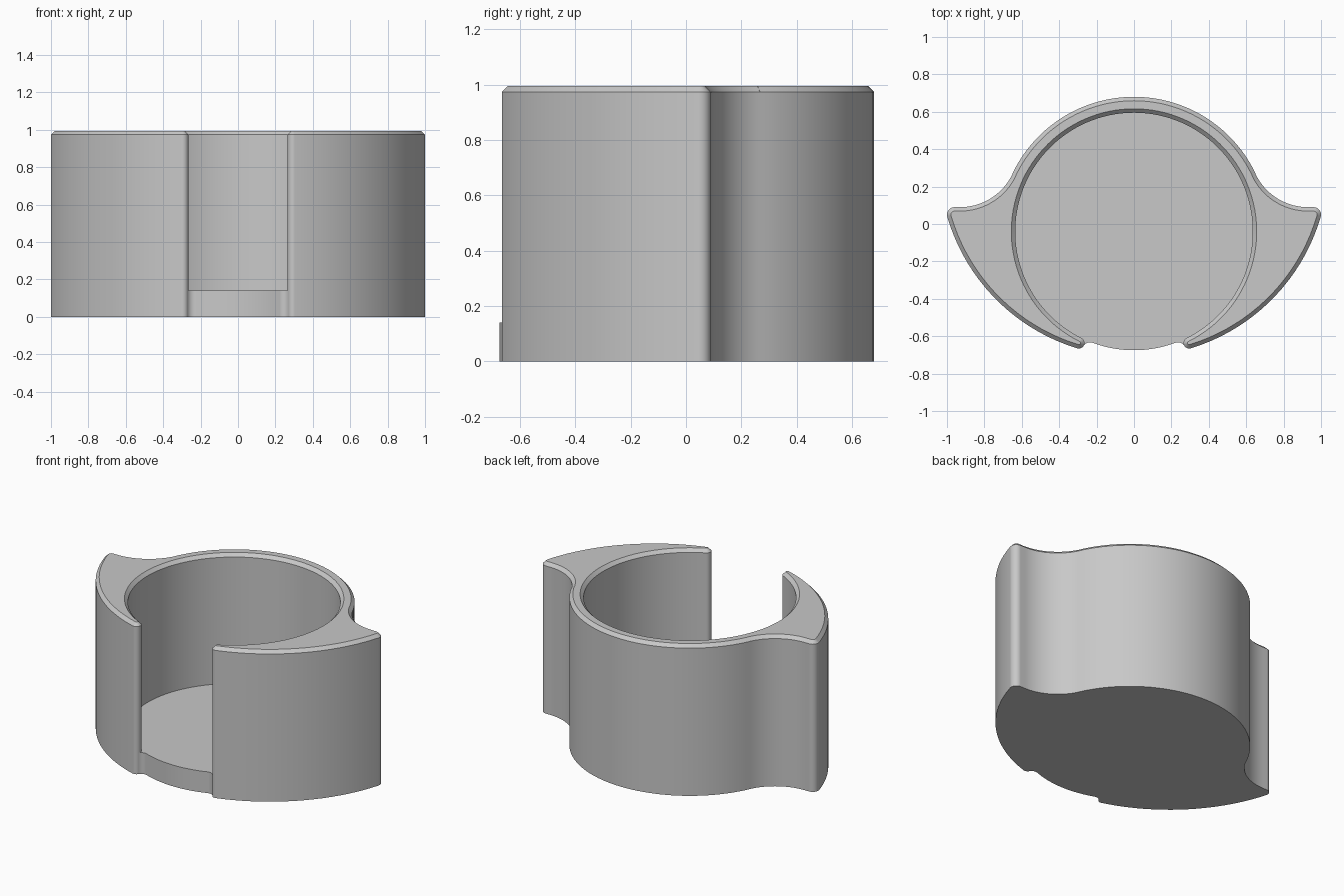
import bpy
import bmesh
from math import atan2, ceil, cos, sin, hypot, pi, radians, sqrt

cube = bpy.data.objects.get("Cube")
if cube:
    bpy.data.objects.remove(cube)

# Main dimensions
HEIGHT, FLOOR, CHAMFER = 0.995, 0.14, 0.021
BORE_R, BACK_R, WING_R = 0.635, 0.72, 1.04
TIP_R, HORN_R, COVE_R, FILLET_R = 0.03, 0.04, 0.31, 0.04

# Arc centres seen from above
BORE = (0, -0.04)
WING = (0, 0.33)
HORN = (0.96, 0.05)
COVE = (0.93, 0.40)


def meet(a, ra, b, rb, side):
    """One of the two points where two circles cross."""
    dx, dy = b[0] - a[0], b[1] - a[1]
    d = hypot(dx, dy)
    along = (d * d + ra * ra - rb * rb) / (2 * d)
    h = side * sqrt(ra * ra - along * along)
    return (a[0] + (along * dx - h * dy) / d, a[1] + (along * dy + h * dx) / d)


def toward(a, b):
    return atan2(b[1] - a[1], b[0] - a[0])


def arc(centre, radius, start, end, outward=1):
    """Points on an arc, each with its outward direction (x, y, nx, ny)."""
    n = max(6, ceil(abs(end - start) / radians(3)))
    angles = [start + (end - start) * i / n for i in range(n + 1)]
    return [(centre[0] + radius * cos(t), centre[1] + radius * sin(t),
             outward * cos(t), outward * sin(t)) for t in angles]


def mirrored_loop(half):
    """Close a right-hand half outline with its mirror image."""
    loop = []
    for p in half + [(-x, y, -nx, ny) for x, y, nx, ny in reversed(half)]:
        if not loop or hypot(p[0] - loop[-1][0], p[1] - loop[-1][1]) > 1e-5:
            loop.append(p)
    if hypot(loop[0][0] - loop[-1][0], loop[0][1] - loop[-1][1]) < 1e-5:
        loop.pop()
    return loop


# Rounded wing tips beside the front slot, and the fillets joining them to the base
TIP = meet(BORE, BORE_R + TIP_R, WING, WING_R - TIP_R, 1)
if TIP[0] < 0:
    TIP = (-TIP[0], TIP[1])
FILLET = min((meet(BORE, BORE_R + FILLET_R, TIP, TIP_R + FILLET_R, s)
              for s in (1, -1)), key=lambda p: p[0])

# Right-hand half outline in tangent arcs
fillet_angle = toward(TIP, FILLET) % (2 * pi)
wing_start, wing_end = toward(WING, TIP), toward(WING, HORN)
cove_angle = toward(COVE, BORE) % (2 * pi)
front = arc(BORE, BORE_R, -pi / 2, toward(BORE, FILLET))
fillet = arc(FILLET, FILLET_R, toward(FILLET, BORE), toward(FILLET, TIP), -1)
tip_inner = arc(TIP, TIP_R, toward(TIP, BORE), fillet_angle)
tip_outer = arc(TIP, TIP_R, fillet_angle, wing_start + 2 * pi)
outside = (tip_outer + arc(WING, WING_R, wing_start, wing_end)
           + arc(HORN, HORN_R, wing_end, pi / 2)
           + arc(COVE, COVE_R, 1.5 * pi, cove_angle, -1)
           + arc(BORE, BACK_R, toward(BORE, COVE), pi / 2))
bore = arc(BORE, BORE_R, pi / 2, toward(BORE, TIP), -1)

base_loop = mirrored_loop(front + fillet + outside)
floor_loop = mirrored_loop(front + fillet + tip_inner[::-1] + bore[::-1])
wall_half = bore + tip_inner + outside
wall_loop = mirrored_loop(wall_half)

bm = bmesh.new()


def ring(loop, z, inset=0):
    return [bm.verts.new((x - nx * inset, y - ny * inset, z))
            for x, y, nx, ny in loop]


def bridge(low, high):
    for i in range(len(low)):
        j = (i + 1) % len(low)
        bm.faces.new((low[i], low[j], high[j], high[i]))


def wall_rings(path):
    """Wall sides and chamfer; the top rim is a strip from bore to outside."""
    levels = [ring(path, FLOOR), ring(path, HEIGHT - CHAMFER),
              ring(path, HEIGHT, CHAMFER)]
    for low, high in zip(levels, levels[1:]):
        bridge(low, high)
    return levels[-1]


# Base with its underside, then the cup floor and the wall with its flat rim
underside = ring(base_loop, 0)
bridge(underside, ring(base_loop, FLOOR))
bm.faces.new(underside[::-1])
bm.faces.new(ring(floor_loop, FLOOR))

# The outline runs back down its mirror image, so the rim closes at the back
right = [p for i, p in enumerate(wall_half)
         if i == 0 or hypot(p[0] - wall_half[i - 1][0], p[1] - wall_half[i - 1][1]) > 1e-5]
for side in (1, -1):
    path = [(side * x, y, side * nx, ny) for x, y, nx, ny in right]
    levels = [ring(path, FLOOR), ring(path, HEIGHT - CHAMFER),
              ring(path, HEIGHT, CHAMFER)]
    for low, high in zip(levels, levels[1:]):
        for i in range(len(low) - 1):
            bm.faces.new((low[i], low[i + 1], high[i + 1], high[i]))
    bm.faces.new(levels[-1])

bmesh.ops.remove_doubles(bm, verts=bm.verts, dist=1e-5)
bmesh.ops.recalc_face_normals(bm, faces=bm.faces)
mesh = bpy.data.meshes.new("winged_cup_holder")
bm.to_mesh(mesh)
bm.free()
holder = bpy.data.objects.new("winged_cup_holder", mesh)
bpy.context.collection.objects.link(holder)

# Plain grey finish
grey = bpy.data.materials.new("light_grey")
grey.use_nodes = True
colour = (0.58, 0.58, 0.58, 1)
grey.diffuse_color = colour
grey.node_tree.nodes["Principled BSDF"].inputs["Base Color"].default_value = colour
mesh.materials.append(grey)

# Smooth curved walls, crisp chamfers
bpy.ops.object.select_all(action="DESELECT")
holder.select_set(True)
bpy.context.view_layer.objects.active = holder
bpy.ops.object.shade_smooth_by_angle(angle=radians(30))
